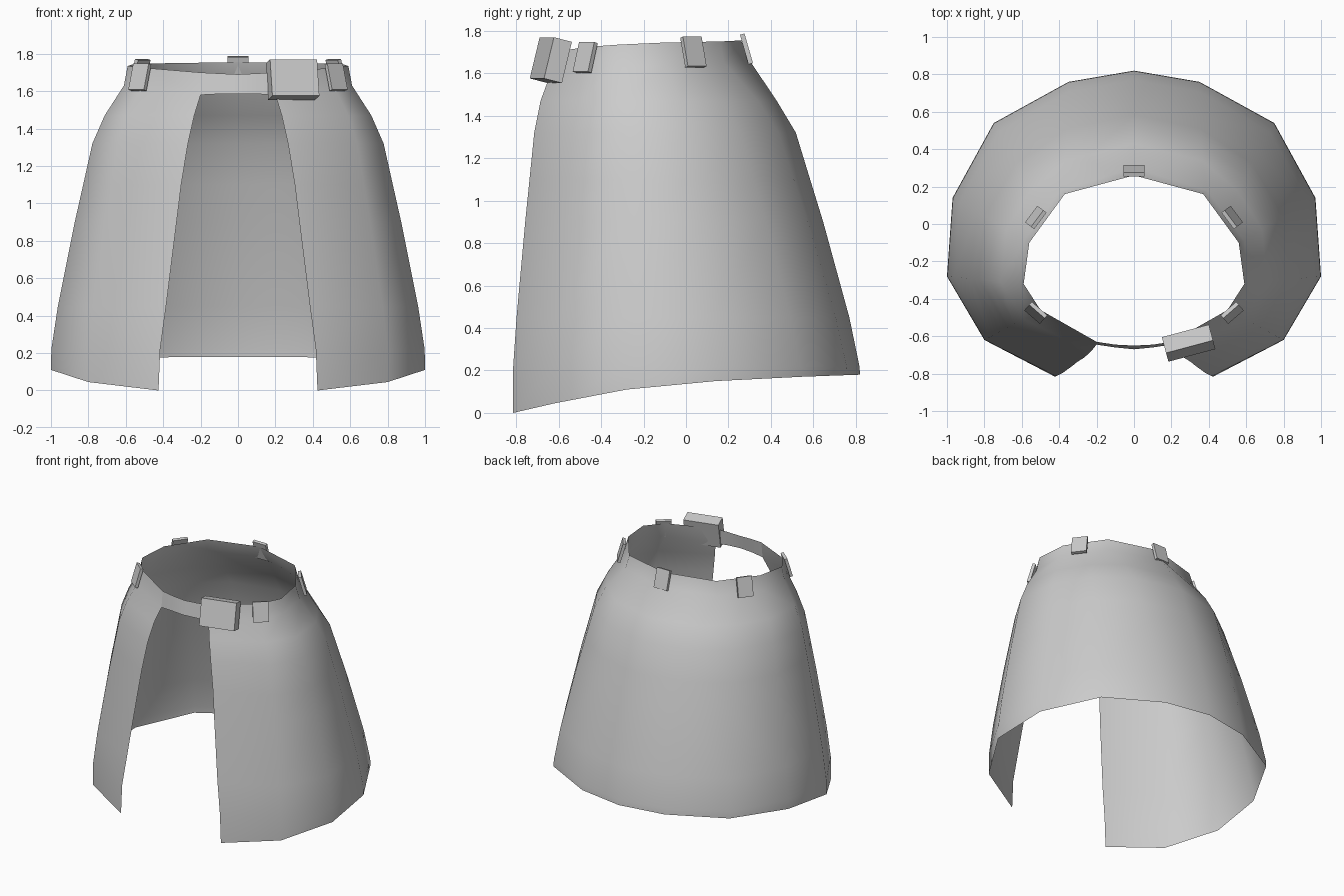
import bpy, bmesh
from math import radians, atan2, pi
from mathutils import Vector

cube = bpy.data.objects.get("Cube")
if cube:
    bpy.data.objects.remove(cube)

cloth = bpy.data.materials.new("grey_cloth")
cloth.use_nodes = True
cloth.diffuse_color = (0.6, 0.6, 0.6, 1)
cloth.node_tree.nodes["Principled BSDF"].inputs["Base Color"].default_value = (0.6, 0.6, 0.6, 1)


def finish(bm, name, mirror=False, angle=40):
    mesh = bpy.data.meshes.new(name)
    bm.normal_update()
    bm.to_mesh(mesh)
    bm.free()
    ob = bpy.data.objects.new(name, mesh)
    bpy.context.collection.objects.link(ob)
    mesh.materials.append(cloth)
    bpy.ops.object.select_all(action="DESELECT")
    ob.select_set(True)
    bpy.context.view_layer.objects.active = ob
    if mirror:
        mod = ob.modifiers.new("Mirror", "MIRROR")
        mod.merge_threshold = 0.002
        bpy.ops.object.modifier_apply(modifier=mod.name)
    bpy.ops.object.shade_smooth_by_angle(angle=radians(angle))
    return ob


def grid(columns):
    """Sheet of quads through columns of points, top to bottom."""
    bm = bmesh.new()
    cols = [[bm.verts.new(p) for p in col] for col in columns]
    for a, b in zip(cols, cols[1:]):
        for i in range(len(a) - 1):
            bm.faces.new((a[i], a[i + 1], b[i + 1], b[i]))
    return bm


# Half outlines of waist and hem, from centre back to the front opening
waist = [(0, .26, 1.755), (.37, .16, 1.75), (.56, -.1, 1.745), (.59, -.32, 1.735),
         (.5, -.46, 1.725), (.2, -.63, 1.70)]
band = [(0, .30, 1.66), (.39, .18, 1.65), (.59, -.09, 1.64), (.61, -.33, 1.63),
        (.52, -.49, 1.61), (.2, -.645, 1.58)]
hem = [(0, .82, .18), (.35, .76, .178), (.75, .54, .17), (.97, .14, .15),
       (1.0, -.28, .11), (.80, -.62, .045), (.425, -.815, 0)]
# One extra waist column so that waist and hem match
for ring in (waist, band):
    a, b = Vector(ring[1]), Vector(ring[2])
    ring.insert(2, tuple(a.lerp(b, .55)))

# Height, side flare and opening flare of the rows between waist and hem
rows = [(1.47, .30, .15), (1.32, .46, .30), (1.1, .58, .46), (.9, .69, .57),
        (.45, .91, .82), (.22, .995, .96)]

columns = []
for i, (w, b, h) in enumerate(zip(waist, band, hem)):
    opening = i == len(hem) - 1
    col = [w, b]
    for z, flare, open_flare in rows:
        fx = open_flare if opening else flare
        col.append((w[0] + (h[0] - w[0]) * fx, w[1] + (h[1] - w[1]) * flare, z))
    col.append(h)
    columns.append(col)
finish(grid(columns), "skirt", mirror=True, angle=60)

# Strap across the front opening
strap = [[(.2, -.63, 1.70), (.2, -.645, 1.58)],
         [(.1, -.645, 1.695), (.1, -.66, 1.585)],
         [(0, -.65, 1.69), (0, -.67, 1.585)]]
finish(grid(strap), "front_strap", mirror=True)


def box(name, centre, size, tilt, turn, mirror=False, bevel=0):
    bm = bmesh.new()
    bmesh.ops.create_cube(bm, size=1)
    bmesh.ops.scale(bm, vec=size, verts=bm.verts)
    ob = finish(bm, name)
    ob.rotation_euler = (radians(tilt), 0, turn)
    ob.location = centre
    if mirror:
        twin = ob.copy()
        twin.name = name.replace("left", "right")
        twin.location.x = -centre[0]
        twin.rotation_euler.z = -turn
        bpy.context.collection.objects.link(twin)
    return ob


# Belt loops, each facing outward from the waist
def loop(name, x, y, z, face, tilt=-16, mirror=True):
    box(name, (x, y, z), (.11, .022, .145), tilt, atan2(face[1], face[0]) + pi / 2, mirror)


loop("back_belt_loop", 0, .285, 1.715, (0, 1), mirror=False)
loop("left_side_belt_loop", .525, .035, 1.70, (.8, .6))
loop("left_front_belt_loop", .525, -.475, 1.675, (.65, -.75))

# Buckle resting off-centre on the belt
box("buckle", (.292, -.637, 1.662), (.26, .09, .2), -14, radians(15))
